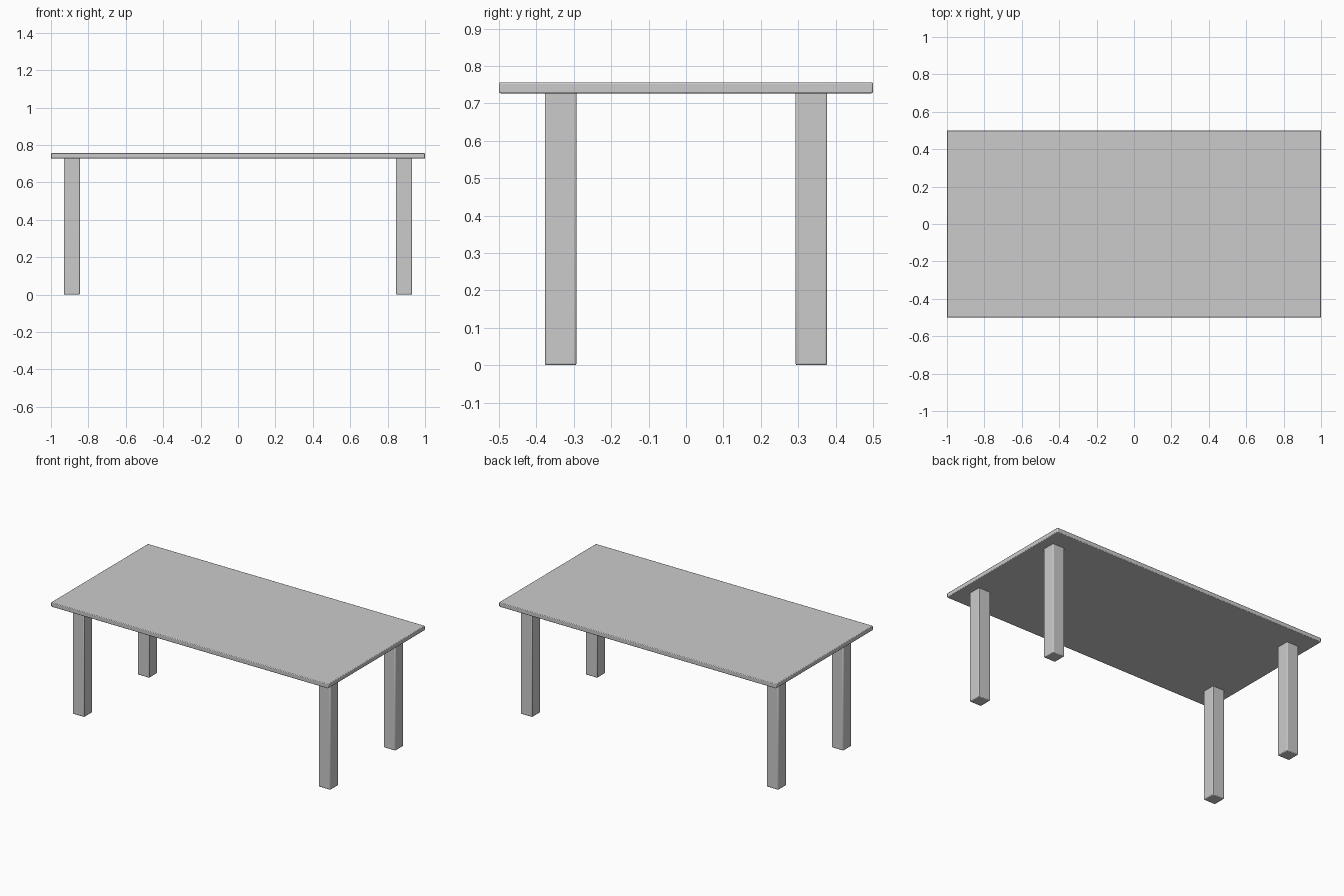
import bpy

if "Cube" in bpy.data.objects:
    bpy.data.objects.remove(bpy.data.objects["Cube"])


def box(name, lo, hi, bevel):
    """Softly bevelled box between two corners."""
    centre = [(a + b) / 2 for a, b in zip(lo, hi)]
    size = [b - a for a, b in zip(lo, hi)]
    bpy.ops.mesh.primitive_cube_add(size=1, location=centre)
    ob = bpy.context.object
    ob.name = name
    ob.scale = size
    bpy.ops.object.transform_apply(location=False, rotation=False, scale=True)
    mod = ob.modifiers.new("soft_edges", "BEVEL")
    mod.width = bevel
    mod.segments = 2
    bpy.ops.object.shade_smooth_by_angle()
    return ob


# Thin rectangular top
box("tabletop", (-1, -0.5, 0.727), (1, 0.5, 0.756), 0.004)

# Four square legs, set in from the corners
LEG_X, LEG_Y, HALF = 0.888, 0.335, 0.0425
for sx, side in ((-1, "left"), (1, "right")):
    for sy, end in ((-1, "front"), (1, "back")):
        x, y = sx * LEG_X, sy * LEG_Y
        box(f"{end}_{side}_leg", (x - HALF, y - HALF, 0),
            (x + HALF, y + HALF, 0.732), 0.005)
